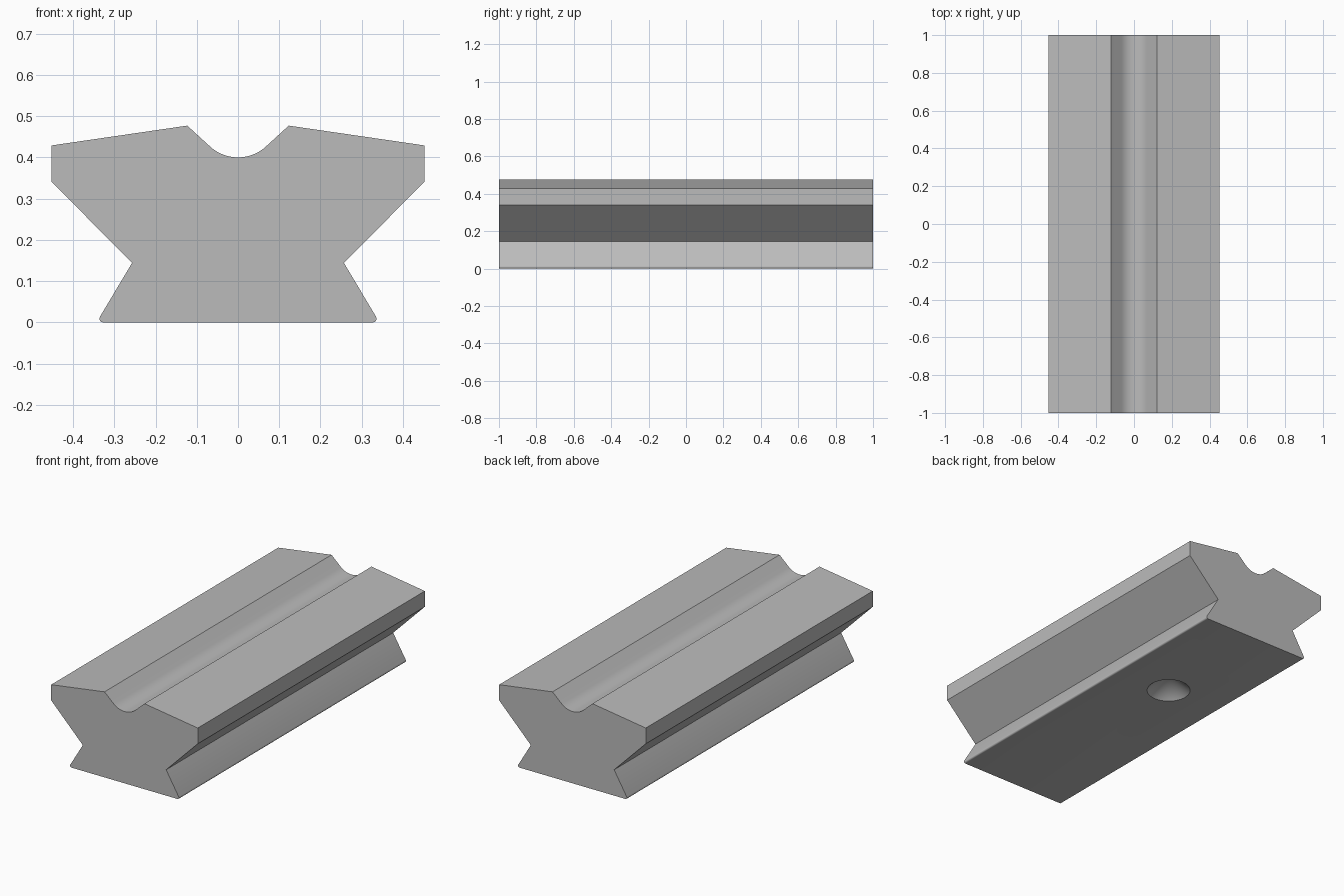
import bpy, bmesh, math

if "Cube" in bpy.data.objects:
    bpy.data.objects.remove(bpy.data.objects["Cube"])

# Colour
steel = bpy.data.materials.new("plain_grey")
steel.diffuse_color = (0.5, 0.5, 0.5, 1)
steel.use_nodes = True
steel.node_tree.nodes["Principled BSDF"].inputs["Base Color"].default_value = steel.diffuse_color


def arc(cx, cz, r, start, end, steps):
    """Points on an arc in the x-z plane, angles in degrees."""
    angles = [math.radians(start + (end - start) * i / steps) for i in range(steps + 1)]
    return [(cx + r * math.cos(a), cz + r * math.sin(a)) for a in angles]


# Right half of the cross-section: rounded foot, dovetail waist, sloped top, groove
half = arc(0.327, 0.009, 0.009, -90, 30, 6)
half += [(0.257, 0.144), (0.452, 0.341), (0.452, 0.429), (0.123, 0.477)]
half += arc(0, 0.5, 0.1, -48, -90, 10)
profile = half + [(-x, z) for x, z in reversed(half[:-1])]

# Bar: the profile extruded along y
bm = bmesh.new()
face = bm.faces.new([bm.verts.new((x, -1, z)) for x, z in profile])
ext = bmesh.ops.extrude_face_region(bm, geom=[face])
moved = [v for v in ext["geom"] if isinstance(v, bmesh.types.BMVert)]
bmesh.ops.translate(bm, verts=moved, vec=(0, 2, 0))
bmesh.ops.recalc_face_normals(bm, faces=bm.faces)
mesh = bpy.data.meshes.new("grooved_bar")
bm.to_mesh(mesh)
bm.free()
mesh.materials.append(steel)
bar = bpy.data.objects.new("grooved_bar", mesh)
bpy.context.collection.objects.link(bar)

# Conical blind hole in the underside
radius, depth, below = 0.114, 0.10, 0.02
bpy.ops.mesh.primitive_cone_add(vertices=48, radius1=radius * (depth + below) / depth,
                                radius2=0, depth=depth + below,
                                location=(0, 0.285, (depth - below) / 2))
cutter = bpy.context.object
cutter.name = "hole_cutter"
cutter.hide_render = True
cutter.data.materials.append(steel)
cut = bar.modifiers.new("hole", 'BOOLEAN')
cut.operation, cut.solver, cut.object = 'DIFFERENCE', 'EXACT', cutter

# Apply the cut and keep hard edges sharp
bpy.ops.object.select_all(action='DESELECT')
bar.select_set(True)
bpy.context.view_layer.objects.active = bar
bpy.ops.object.modifier_apply(modifier=cut.name)
bpy.data.objects.remove(cutter)
bpy.ops.object.shade_smooth_by_angle(angle=math.radians(30))
